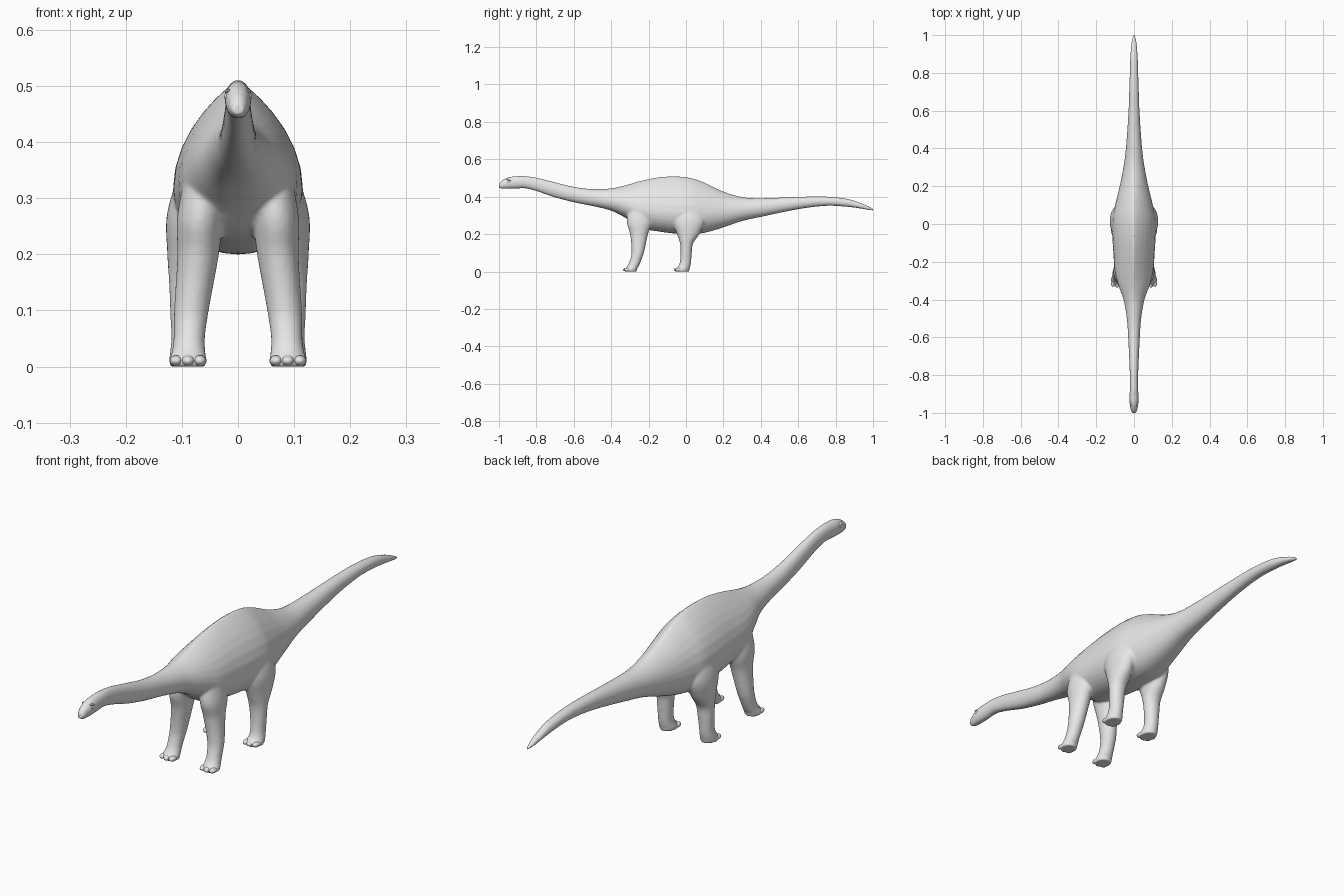
import bpy, bmesh, math
from mathutils import Vector

if "Cube" in bpy.data.objects:
    bpy.data.objects.remove(bpy.data.objects["Cube"])

skin = bpy.data.materials.new("grey_skin")
skin.diffuse_color = (0.8, 0.8, 0.8, 1)
skin.use_nodes = True
skin.node_tree.nodes["Principled BSDF"].inputs["Base Color"].default_value = skin.diffuse_color
SEG = 32


def spline(rows, steps):
    """Catmull-Rom resampling of table rows whose first column is the station."""
    out = []
    for i in range(len(rows) - 1):
        p0, p1, p2, p3 = (rows[max(0, min(len(rows) - 1, i + k))] for k in (-1, 0, 1, 2))
        for s in range(steps):
            t = s / steps
            h = p2[0] - p1[0]
            row = [p1[0] + h * t]
            for c in range(1, len(p1)):
                m1 = (p2[c] - p0[c]) / (p2[0] - p0[0]) * h
                m2 = (p3[c] - p1[c]) / (p3[0] - p1[0]) * h
                row.append((2*t**3 - 3*t*t + 1) * p1[c] + (t**3 - 2*t*t + t) * m1
                           + (3*t*t - 2*t**3) * p2[c] + (t**3 - t*t) * m2)
            out.append(row)
    return out + [list(rows[-1])]


def loft(bm, rings):
    loops = [[bm.verts.new(p) for p in ring] for ring in rings]
    for a, b in zip(loops, loops[1:]):
        for i in range(SEG):
            j = (i + 1) % SEG
            bm.faces.new((a[i], a[j], b[j], b[i]))
    bm.faces.new(loops[0])
    bm.faces.new(loops[-1])


def body_ring(y, top, bot, w, ridge):
    """Egg section: widest low down, narrowing to a ridge along the back."""
    mid = bot + (top - bot) * (0.5 - 0.16 * (ridge - 1))
    pts = []
    for k in range(SEG):
        a = 2 * math.pi * k / SEG
        c, s = math.cos(a), math.sin(a)
        power = ridge if s > 0 else 0.9
        x = math.copysign(abs(c) ** power, c) * w
        pts.append(Vector((x, y, mid + s * ((top - mid) if s > 0 else (mid - bot)))))
    return pts


def leg_ring(z, y, ry, x, rx, side):
    return [Vector((side * (x + rx * math.cos(2 * math.pi * k / SEG)),
                    y + ry * math.sin(2 * math.pi * k / SEG), z)) for k in range(SEG)]


# head, neck, trunk and tail: y, top, bottom, half width, ridge
trunk = [
    (-1.0, .470, .448, .011, 1), (-.985, .486, .443, .017, 1), (-.95, .504, .442, .023, 1),
    (-.90, .510, .444, .023, 1), (-.86, .510, .445, .022, 1), (-.80, .502, .430, .022, 1),
    (-.70, .477, .396, .026, 1), (-.60, .453, .370, .031, 1.1), (-.50, .441, .350, .038, 1.2),
    (-.40, .445, .325, .056, 1.4), (-.32, .463, .285, .084, 1.6), (-.25, .483, .235, .102, 1.7),
    (-.16, .503, .216, .109, 1.8), (-.06, .510, .203, .115, 1.8), (.03, .500, .200, .114, 1.75),
    (.10, .475, .207, .100, 1.7), (.20, .428, .236, .076, 1.5), (.30, .398, .270, .056, 1.3),
    (.40, .392, .292, .043, 1.1), (.60, .399, .333, .029, 1), (.75, .400, .351, .024, 1),
    (.87, .387, .345, .020, 1), (.96, .356, .332, .014, 1), (1.0, .336, .325, .006, 1)]

# legs: z, y centre, y radius, x centre, x radius
front_leg = [
    (0, -.296, .033, .089, .031), (.012, -.296, .034, .089, .033), (.026, -.285, .031, .088, .030),
    (.05, -.273, .030, .087, .028), (.10, -.258, .033, .083, .031), (.20, -.251, .048, .071, .037),
    (.26, -.250, .066, .068, .041), (.33, -.250, .060, .060, .038)]
hind_leg = [
    (0, -.020, .038, .090, .031), (.012, -.020, .039, .090, .033), (.026, -.010, .033, .091, .030),
    (.05, -.003, .030, .091, .028), (.10, .001, .030, .090, .031), (.15, .003, .035, .088, .035),
    (.20, .012, .060, .086, .040), (.27, .015, .085, .081, .046), (.35, .010, .075, .060, .044)]

bm = bmesh.new()
loft(bm, [body_ring(*r) for r in spline(trunk, 4)])
for table in (front_leg, hind_leg):
    for side in (-1, 1):
        loft(bm, [leg_ring(*r, side) for r in spline(table, 4)])
bmesh.ops.recalc_face_normals(bm, faces=bm.faces)
mesh = bpy.data.meshes.new("body")
bm.to_mesh(mesh)
bm.free()
mesh.materials.append(skin)
body = bpy.data.objects.new("body", mesh)
bpy.context.collection.objects.link(body)

# fuse the legs into the trunk and soften the joints
fuse = body.modifiers.new("fuse", "REMESH")
fuse.mode = "VOXEL"
fuse.voxel_size = 0.005
fuse.use_smooth_shade = True
soft = body.modifiers.new("soften", "SMOOTH")
soft.factor = 0.5
soft.iterations = 6


def ball(name, loc, radii, tilt=0):
    bpy.ops.mesh.primitive_uv_sphere_add(segments=16, ring_count=10, location=loc)
    ob = bpy.context.object
    ob.name = name
    ob.scale = radii
    ob.rotation_euler.x = tilt
    ob.data.materials.append(skin)
    bpy.ops.object.shade_smooth()


for side, label in ((-1, "left"), (1, "right")):
    # three toes on each foot
    for foot, y in (("front", -.318), ("hind", -.045)):
        for n, (dx, dy) in enumerate(((-.021, .004), (0, 0), (.021, .005))):
            ball(f"{label}_{foot}_toe_{n + 1}", (side * (.089 + dx), y + dy, .010),
                 (.012, .019, .010))
    # eyes under low brows
    ball(f"{label}_eye", (side * .0195, -.948, .481), (.005, .008, .007))
    ball(f"{label}_brow", (side * .0175, -.946, .489), (.006, .015, .004), -.3)
